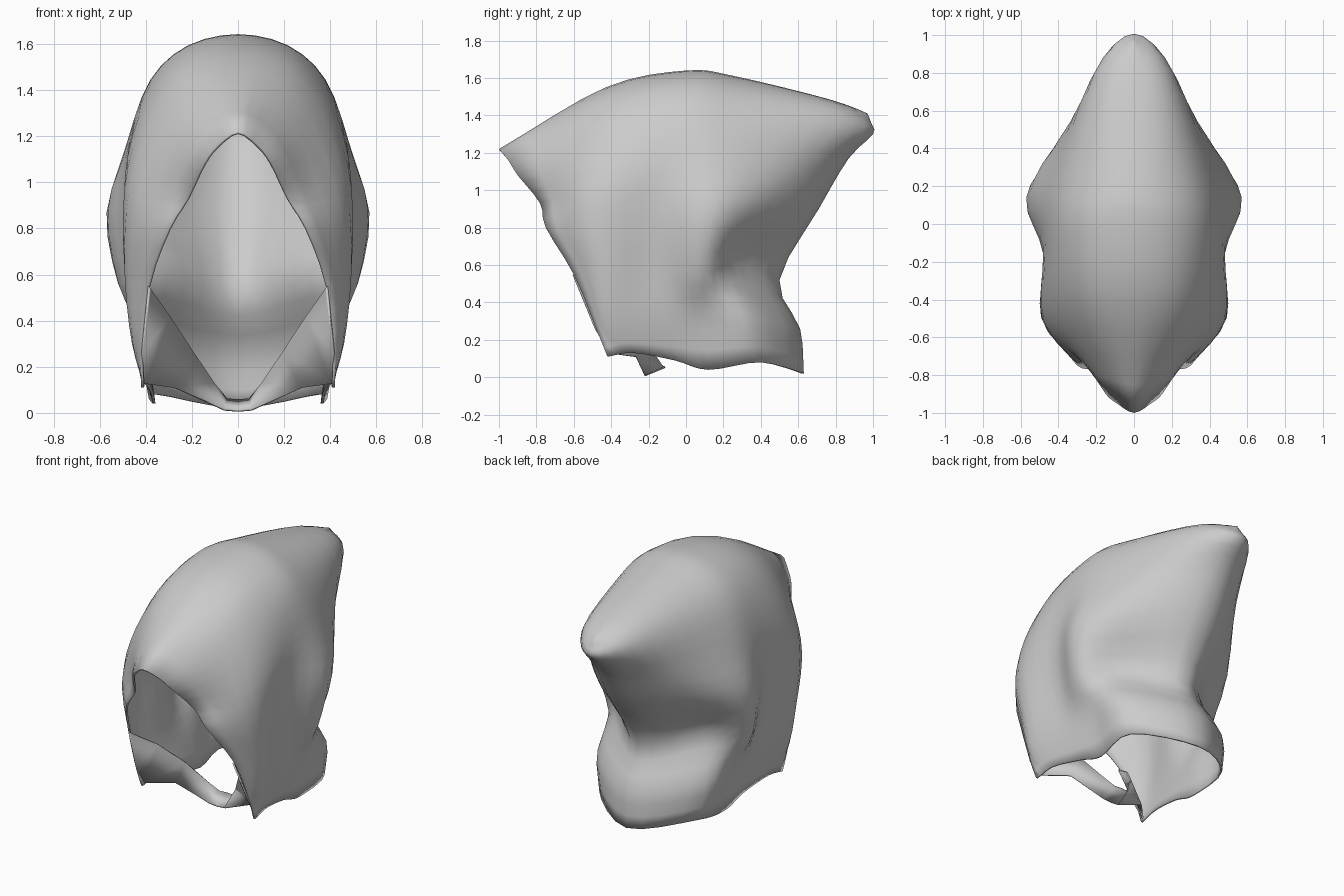
import bpy
import bmesh
from mathutils import Vector

if "Cube" in bpy.data.objects:
    bpy.data.objects.remove(bpy.data.objects["Cube"], do_unlink=True)

# Single grey cloth colour
GREY = (0.6, 0.6, 0.6, 1.0)
cloth = bpy.data.materials.new("grey_cloth")
cloth.use_nodes = True
cloth.diffuse_color = GREY
cloth.node_tree.nodes["Principled BSDF"].inputs["Base Color"].default_value = GREY


def mirrored(point):
    return Vector((-point.x, point.y, point.z))


def extended(end, neighbour):
    return end * 2 - neighbour


def spline(points, before, after, steps):
    """Smooth curve running through all the points."""
    padded = [before] + points + [after]
    curve = []
    for a, b, c, d in zip(padded, padded[1:], padded[2:], padded[3:]):
        for step in range(steps):
            t = step / steps
            curve.append(b + (c - a) * (t / 2)
                         + (a * 2 - b * 5 + c * 4 - d) * (t * t / 2)
                         + (b * 3 - a - c * 3 + d) * (t ** 3 / 2))
    return curve + [points[-1]]


def cloth_sheet(name, rows, thickness):
    """Left half of a cloth sheet, mirrored and thickened."""
    bm = bmesh.new()
    grid = [[bm.verts.new(p) for p in row] for row in rows]
    for upper, lower in zip(grid, grid[1:]):
        for i in range(len(upper) - 1):
            bm.faces.new((upper[i], lower[i], lower[i + 1], upper[i + 1]))
    bmesh.ops.remove_doubles(bm, verts=bm.verts, dist=0.0005)
    mesh = bpy.data.meshes.new(name)
    bm.to_mesh(mesh)
    bm.free()
    mesh.materials.append(cloth)
    obj = bpy.data.objects.new(name, mesh)
    bpy.context.collection.objects.link(obj)
    mirror = obj.modifiers.new("Mirror", "MIRROR")
    mirror.use_clip = True
    solid = obj.modifiers.new("Thickness", "SOLIDIFY")
    solid.thickness = thickness
    solid.offset = -1
    bpy.ops.object.select_all(action="DESELECT")
    obj.select_set(True)
    bpy.context.view_layer.objects.active = obj
    bpy.ops.object.shade_smooth_by_angle(angle=1.0)


# Hood levels from ridge to hem, each running from the face opening to the back
levels = [
    # ridge and crown
    [(0, -1, 1.22), (0, -.43, 1.55), (0, 0, 1.64),
     (0, .26, 1.61), (0, .77, 1.485), (0, .97, 1.41)],
    [(.09, -.95, 1.16), (.23, -.44, 1.48), (.22, -.02, 1.59),
     (.2, .26, 1.56), (.13, .8, 1.45), (0, .99, 1.36)],
    [(.15, -.9, 1.08), (.37, -.48, 1.28), (.38, -.06, 1.44),
     (.35, .26, 1.42), (.21, .8, 1.34), (0, 1, 1.3)],
    # cheeks and side folds
    [(.22, -.78, .93), (.46, -.52, 1.02), (.47, -.1, 1.18),
     (.47, .23, 1.14), (.28, .63, 1.13), (0, .87, 1.17)],
    [(.3, -.75, .8), (.49, -.5, .8), (.48, -.16, .9),
     (.57, .14, .87), (.39, .4, .86), (0, .71, .9)],
    # tucked neck
    [(.39, -.6, .55), (.49, -.44, .56), (.45, -.16, .58),
     (.52, .1, .56), (.31, .27, .6), (0, .5, .52)],
    # drape and hem
    [(.42, -.48, .26), (.46, -.4, .3), (.43, -.12, .32),
     (.42, .1, .35), (.4, .36, .33), (0, .61, .26)],
    [(.42, -.42, .11), (.41, -.28, .13), (.38, -.06, .09),
     (.37, .12, .04), (.36, .4, .08), (0, .63, .02)],
]
levels = [[Vector(p) for p in level] for level in levels]
runs = [spline(lv, extended(lv[0], lv[1]), mirrored(lv[-2]), 4) for lv in levels]
ribs = [spline(list(rib), mirrored(rib[1]), extended(rib[-1], rib[-2]), 3)
        for rib in zip(*runs)]
cloth_sheet("hood", list(zip(*ribs)), 0.012)

# Collar panels folding from the opening down to the chin strap
outer = [Vector(p) for p in ((.39, -.6, .55), (.42, -.48, .26), (.41, -.4, .13),
                             (.28, -.26, .11), (.06, -.22, .01), (0, -.22, .005))]
inner = [Vector(p) for p in ((.385, -.59, .54), (.3, -.42, .42), (.2, -.27, .27),
                             (.11, -.17, .13), (.05, -.12, .055), (0, -.11, .05))]
cloth_sheet("collar", [inner, outer], 0.01)
